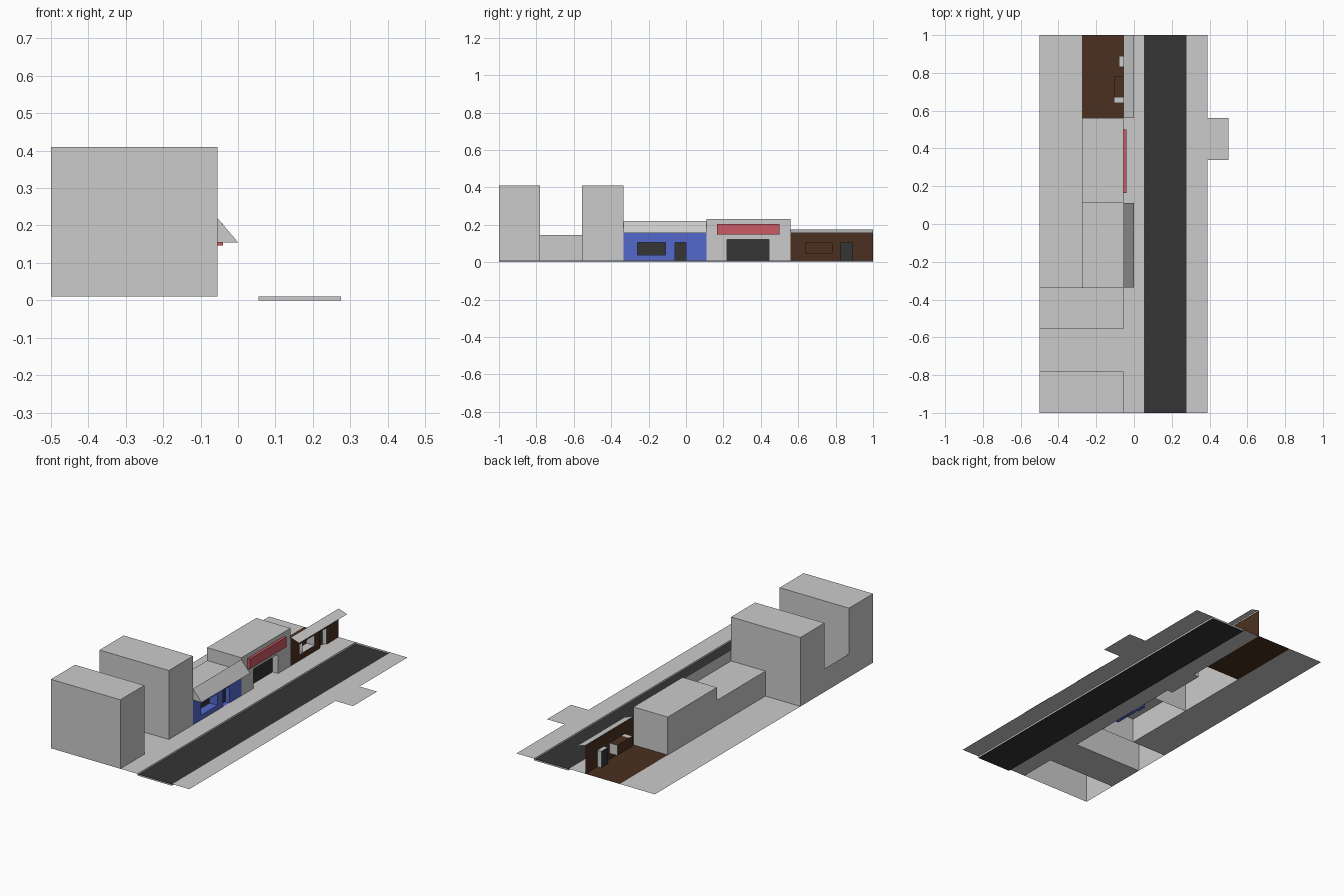
import bpy

if "Cube" in bpy.data.objects:
    bpy.data.objects.remove(bpy.data.objects["Cube"])

G = 0.01                                   # pavement level
FX, MX, BX = -0.055, -0.275, -0.5          # facade, shop back, street back


def mat(name, col):
    m = bpy.data.materials.new(name)
    m.diffuse_color = (*col, 1)
    m.use_nodes = True
    m.node_tree.nodes["Principled BSDF"].inputs["Base Color"].default_value = m.diffuse_color
    return m


GREY = mat("grey", (0.6, 0.6, 0.6))
DARK = mat("dark", (0.035, 0.035, 0.035))
BLUE = mat("blue", (0.09, 0.14, 0.6))
BROWN = mat("brown", (0.07, 0.03, 0.014))
RED = mat("red", (0.6, 0.1, 0.13))


def build(name, quads):
    """quads: list of (corner points, material)"""
    me = bpy.data.meshes.new(name)
    vs, fs, mats, idx = [], [], [], []
    for pts, m in quads:
        fs.append(range(len(vs), len(vs) + len(pts)))
        vs += pts
        if m not in mats:
            mats.append(m)
        idx.append(mats.index(m))
    me.from_pydata(vs, [], [list(f) for f in fs])
    for m in mats:
        me.materials.append(m)
    for p, i in zip(me.polygons, idx):
        p.material_index = i
    ob = bpy.data.objects.new(name, me)
    bpy.context.collection.objects.link(ob)
    return ob


def flat(x0, x1, y0, y1, z, m=GREY):
    return ([(x0, y0, z), (x1, y0, z), (x1, y1, z), (x0, y1, z)], m)


def wall_x(x, y0, y1, z0, z1, m=GREY):     # faces +x
    return ([(x, y0, z0), (x, y1, z0), (x, y1, z1), (x, y0, z1)], m)


def wall_y(y, x0, x1, z0, z1, m=GREY):     # faces -y
    return ([(x0, y, z0), (x1, y, z0), (x1, y, z1), (x0, y, z1)], m)


def flip(q):
    return (q[0][::-1], q[1])


def shell(x0, x1, y0, y1, z1, front=True):
    """open-bottomed building block"""
    q = [flat(x0, x1, y0, y1, z1), flip(wall_x(x0, y0, y1, G, z1)),
         wall_y(y0, x0, x1, G, z1), flip(wall_y(y1, x0, x1, G, z1))]
    return q + ([wall_x(x1, y0, y1, G, z1)] if front else [])


def facade(y0, y1, z1, m, openings):
    """front wall with recessed openings (y0, y1, z0, z1, depth, side, top, back)"""
    q, y = [], y0
    for a, b, c, d, dep, side, top, back in openings:
        q.append(wall_x(FX, y, a, G, z1, m))
        if c > G:
            q.append(wall_x(FX, a, b, G, c, m))
        q.append(wall_x(FX, a, b, d, z1, m))
        x = FX - dep
        q += [wall_x(x, a, b, c, d, back), flat(x, FX, a, b, c, side),
              flip(flat(x, FX, a, b, d, top)),
              flip(wall_y(a, x, FX, c, d, side)), wall_y(b, x, FX, c, d, side)]
        y = b
    q.append(wall_x(FX, y, y1, G, z1, m))
    return q


# Pavement, left open beneath the buildings
build("pavement", [flat(BX, MX, -0.335, 1, G), flat(BX, FX, -0.78, -0.555, G),
                   flat(FX, 0.055, -1, 1, G), flat(0.275, 0.388, -1, 1, G),
                   flat(0.388, 0.5, 0.34, 0.56, G)])
# Sunken road with curbs
build("road", [flat(0.055, 0.275, -1, 1, 0, DARK)])
build("curbs", [wall_x(0.055, -1, 1, 0, G), flip(wall_x(0.275, -1, 1, 0, G)),
                wall_y(-1, 0.055, 0.275, 0, G), flip(wall_y(1, 0.055, 0.275, 0, G))])

# Two tall blocks with a low wall closing the alley between them
build("end_block", shell(BX, FX, -1, -0.78, 0.41))
build("middle_block", shell(BX, FX, -0.555, -0.335, 0.41))
build("alley_wall", [flip(wall_x(BX, -0.78, -0.555, G, 0.145))])

# Blue shop
build("blue_shop_body", shell(MX, FX, -0.335, 0.11, 0.155, False))
build("blue_shop_front", facade(-0.335, 0.11, 0.155, BLUE, [
    (-0.26, -0.11, 0.038, 0.105, 0.05, BLUE, BLUE, DARK),
    (-0.06, 0.0, G, 0.105, 0.025, BLUE, BLUE, DARK)]))
# Solid wedge canopy
y0, y1 = -0.335, 0.11
build("blue_shop_canopy", [
    ([(FX, y0, 0.22), (0, y0, 0.155), (0, y1, 0.155), (FX, y1, 0.22)], GREY),
    flip(flat(FX, 0, y0, y1, 0.155)), flip(wall_x(FX, y0, y1, 0.155, 0.22)),
    ([(FX, y0, 0.155), (0, y0, 0.155), (FX, y0, 0.22)], GREY),
    ([(FX, y1, 0.22), (0, y1, 0.155), (FX, y1, 0.155)], GREY)])

# Grey shop with red sign
build("grey_shop_body", shell(MX, FX, 0.11, 0.56, 0.23, False))
build("grey_shop_front", facade(0.11, 0.56, 0.23, GREY, [
    (0.22, 0.445, G, 0.122, 0.035, GREY, GREY, DARK)]))
sx = FX + 0.015
build("shop_sign", [wall_x(sx, 0.165, 0.5, 0.147, 0.205, RED),
                    flat(FX, sx, 0.165, 0.5, 0.205, RED),
                    flip(flat(FX, sx, 0.165, 0.5, 0.147, RED)),
                    wall_y(0.165, FX, sx, 0.147, 0.205, RED),
                    flip(wall_y(0.5, FX, sx, 0.147, 0.205, RED))])

# Brown shop: open floor behind a single front wall
build("brown_shop_floor", [flat(MX, FX, 0.56, 1, G, BROWN)])
build("brown_shop_front", facade(0.56, 1, 0.172, BROWN, [
    (0.64, 0.67, 0.045, 0.105, 0.05, GREY, GREY, BROWN),
    (0.67, 0.78, 0.045, 0.105, 0.05, GREY, BROWN, BROWN),
    (0.83, 0.89, G, 0.105, 0.025, GREY, GREY, DARK)]))
build("brown_shop_canopy", [
    ([(FX, 0.56, 0.175), (0, 0.56, 0.157), (0, 1, 0.157), (FX, 1, 0.175)], GREY)])
